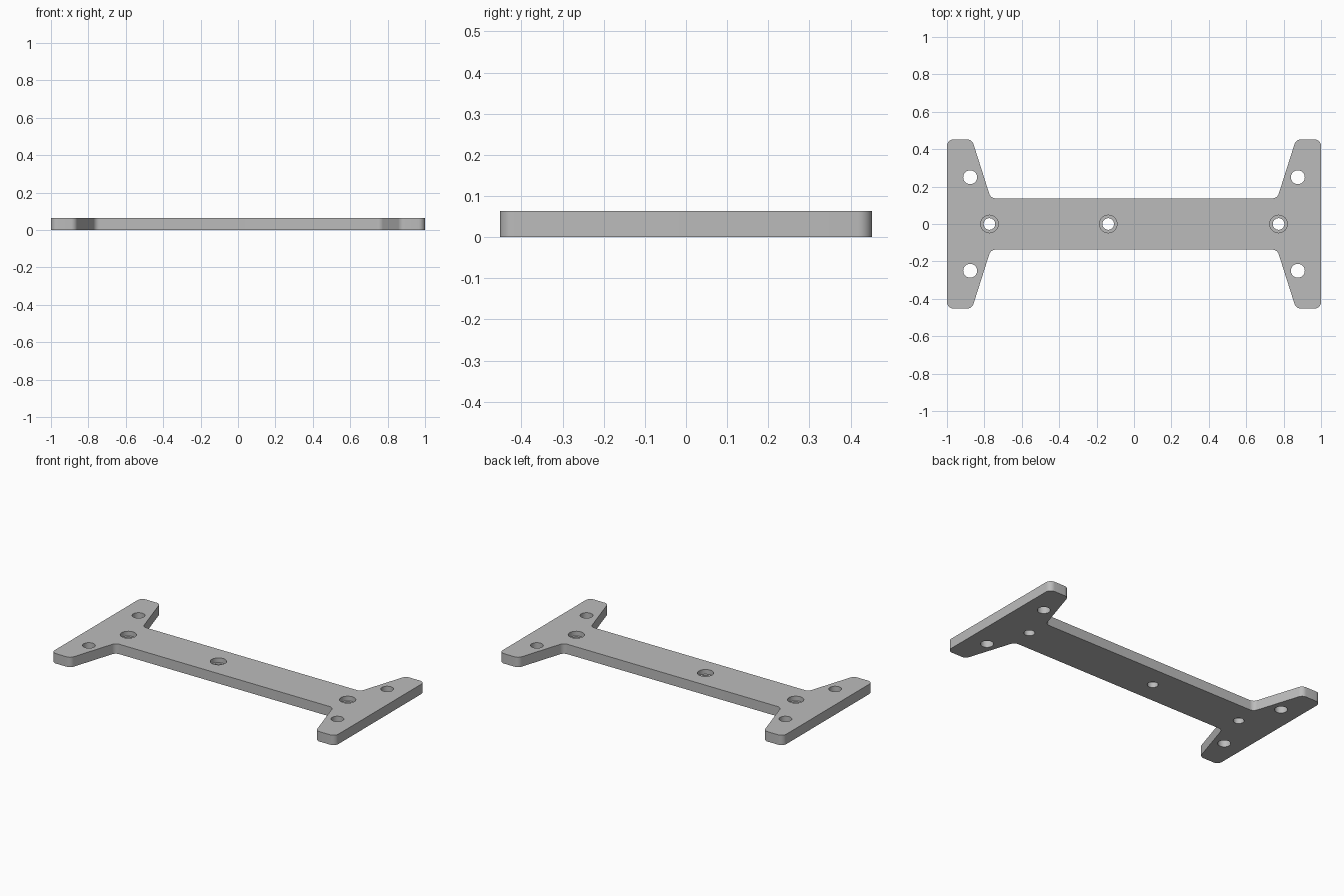
import bpy, bmesh
from math import pi, sin, cos, tan
from mathutils import Vector

cube = bpy.data.objects.get("Cube")
if cube:
    bpy.data.objects.remove(cube, do_unlink=True)

THICK, FILLET = 0.063, 0.035
BORE_FLOOR = 0.033

grey = bpy.data.materials.new("light grey")
grey.use_nodes = True
colour = (0.5, 0.5, 0.5, 1)
grey.diffuse_color = colour
grey.node_tree.nodes["Principled BSDF"].inputs["Base Color"].default_value = colour


def rounded(corners, radius, steps=8):
    """Replace every corner of a closed outline by a tangent arc."""
    out = []
    for i, p in enumerate(corners):
        a = (corners[i - 1] - p).normalized()
        b = (corners[(i + 1) % len(corners)] - p).normalized()
        half = a.angle(b) / 2
        centre = p + (a + b).normalized() * radius / sin(half)
        start = p + a * radius / tan(half) - centre
        end = p + b * radius / tan(half) - centre
        sweep = start.angle(end)
        for k in range(steps + 1):
            t = k / steps
            out.append(centre + (start * sin((1 - t) * sweep) + end * sin(t * sweep)) / sin(sweep))
    return out


def prism(name, outline, z0, z1):
    """Extrude a flat outline from z0 up to z1."""
    bm = bmesh.new()
    base = bm.faces.new([bm.verts.new((p.x, p.y, z0)) for p in outline])
    top = bmesh.ops.extrude_face_region(bm, geom=[base])["geom"]
    bmesh.ops.translate(bm, vec=(0, 0, z1 - z0),
                        verts=[v for v in top if isinstance(v, bmesh.types.BMVert)])
    bmesh.ops.recalc_face_normals(bm, faces=bm.faces)
    mesh = bpy.data.meshes.new(name)
    bm.to_mesh(mesh)
    bm.free()
    mesh.materials.append(grey)
    ob = bpy.data.objects.new(name, mesh)
    bpy.context.collection.objects.link(ob)
    return ob


def drill(plate, x, y, radius, z0=-0.1):
    """Cut a round hole from above the plate down to z0."""
    ring = [Vector((x + radius * cos(k * pi / 24), y + radius * sin(k * pi / 24)))
            for k in range(48)]
    cutter = prism("hole_cutter", ring, z0, THICK + 0.1)
    mod = plate.modifiers.new("hole", "BOOLEAN")
    mod.operation, mod.solver, mod.object = "DIFFERENCE", "EXACT", cutter
    bpy.context.view_layer.objects.active = plate
    bpy.ops.object.modifier_apply(modifier=mod.name)
    bpy.data.objects.remove(cutter, do_unlink=True)


# Plate: narrow bar with a flared, tapering foot at each end
quarter = [Vector(p) for p in ((0.766, 0.137), (0.866, 0.452), (1, 0.452))]
right_half = quarter + [Vector((p.x, -p.y)) for p in reversed(quarter)]
outline = right_half + [Vector((-p.x, -p.y)) for p in right_half]
plate = prism("mounting_plate", rounded(outline, FILLET), 0, THICK)

# Plain holes in the four foot tips
for sx in (-1, 1):
    for sy in (-1, 1):
        drill(plate, sx * 0.876, sy * 0.25, 0.037)

# Counterbored holes along the bar
for x in (-0.773, -0.138, 0.773):
    drill(plate, x, 0, 0.047, BORE_FLOOR)
    drill(plate, x, 0, 0.031)

# Smooth the fillets and hole walls, keep the rims sharp
bpy.ops.object.select_all(action="DESELECT")
plate.select_set(True)
bpy.context.view_layer.objects.active = plate
bpy.ops.object.shade_smooth_by_angle(angle=pi / 6)
